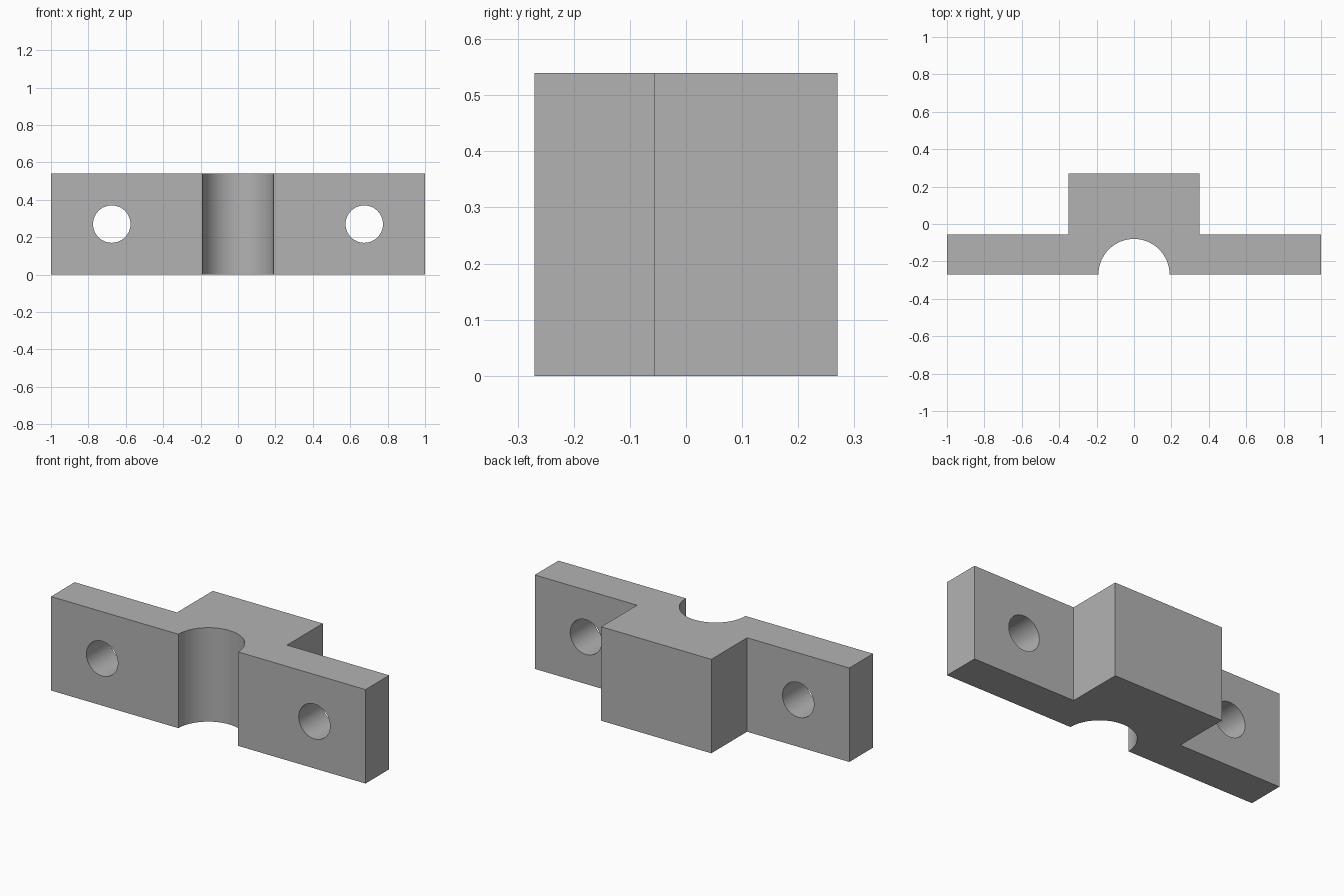
import bpy
import bmesh
import math

cube = bpy.data.objects.get("Cube")
if cube:
    bpy.data.objects.remove(cube, do_unlink=True)

HEIGHT = 0.54
FRONT, STEP, BACK = -0.27, -0.055, 0.27
BLOCK_X = 0.35
GROOVE_R = 0.19
HOLE_X, HOLE_R = 0.675, 0.1

# Plain grey metal
grey = bpy.data.materials.new("grey metal")
grey.use_nodes = True
color = (0.45, 0.45, 0.45, 1)
grey.diffuse_color = color
grey.node_tree.nodes["Principled BSDF"].inputs["Base Color"].default_value = color

# Clamp outline: flanges, rear block and half-round groove
groove = [(GROOVE_R * math.cos(a), FRONT + GROOVE_R * math.sin(a))
          for a in (math.pi * (1 - i / 32) for i in range(33))]
outline = groove + [(1, FRONT), (1, STEP), (BLOCK_X, STEP), (BLOCK_X, BACK),
                    (-BLOCK_X, BACK), (-BLOCK_X, STEP), (-1, STEP), (-1, FRONT)]

bm = bmesh.new()
base = bm.faces.new([bm.verts.new((x, y, 0)) for x, y in outline])
extruded = bmesh.ops.extrude_face_region(bm, geom=[base])["geom"]
bmesh.ops.translate(bm, vec=(0, 0, HEIGHT),
                    verts=[v for v in extruded if isinstance(v, bmesh.types.BMVert)])
bmesh.ops.recalc_face_normals(bm, faces=bm.faces)
mesh = bpy.data.meshes.new("clamp_bracket")
bm.to_mesh(mesh)
bm.free()
mesh.materials.append(grey)
bracket = bpy.data.objects.new("clamp_bracket", mesh)
bpy.context.collection.objects.link(bracket)

# Bolt hole through each flange
for side in (-1, 1):
    bpy.ops.mesh.primitive_cylinder_add(
        vertices=48, radius=HOLE_R, depth=0.5,
        location=(side * HOLE_X, (FRONT + STEP) / 2, HEIGHT / 2),
        rotation=(math.pi / 2, 0, 0))
    cutter = bpy.context.object
    cutter.name = "bolt_hole_cutter"
    cutter.hide_render = True
    cutter.data.materials.append(grey)
    bpy.context.view_layer.objects.active = bracket
    cut = bracket.modifiers.new("bolt_hole", "BOOLEAN")
    cut.operation = "DIFFERENCE"
    cut.solver = "EXACT"
    cut.object = cutter
    bpy.ops.object.modifier_apply(modifier=cut.name)
    bpy.data.objects.remove(cutter, do_unlink=True)

# Smooth groove and holes, crisp outer edges
bpy.ops.object.select_all(action="DESELECT")
bracket.select_set(True)
bpy.context.view_layer.objects.active = bracket
bpy.ops.object.shade_smooth_by_angle(angle=math.radians(30))
